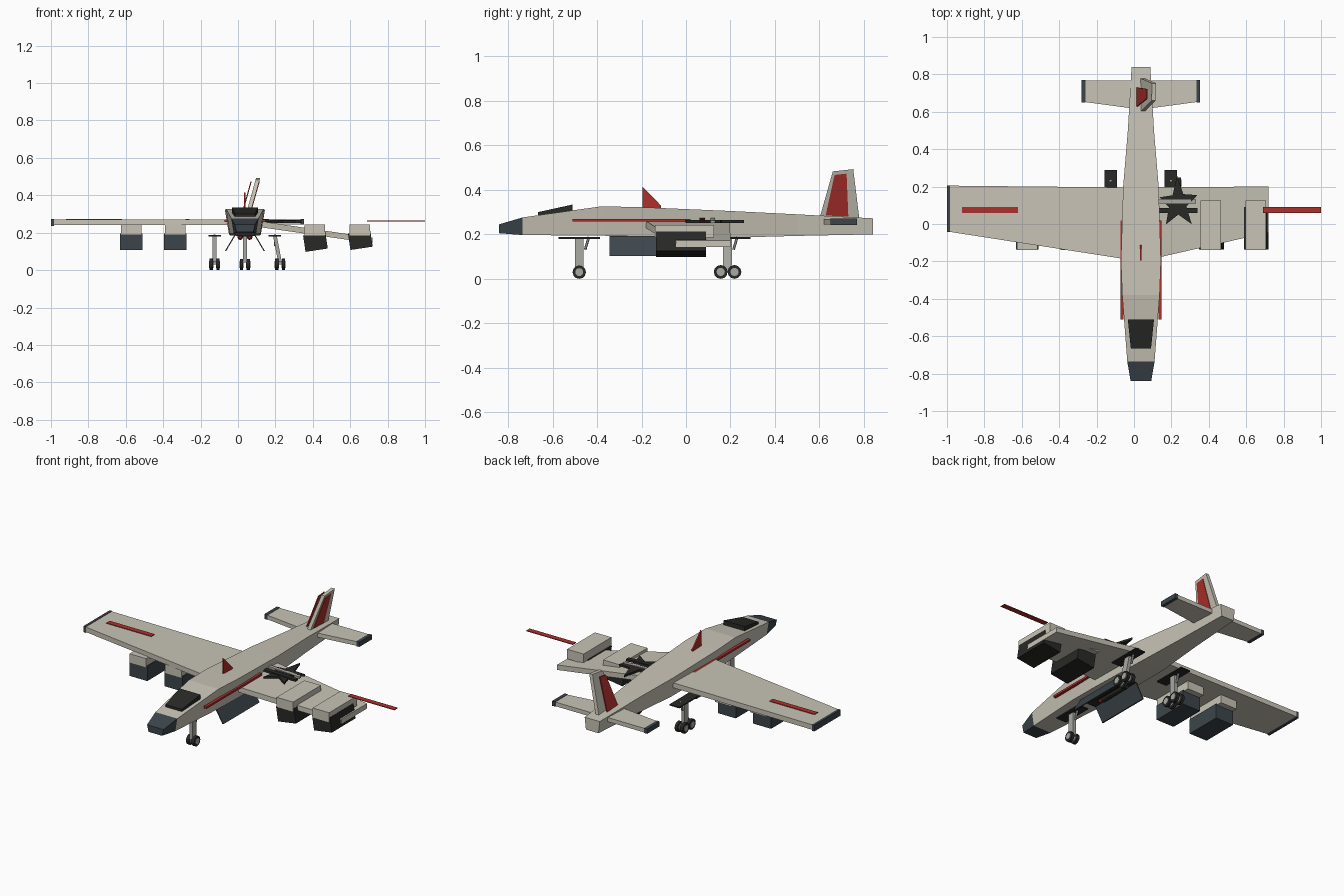
import bpy, bmesh, math
from mathutils import Matrix, Vector

if "Cube" in bpy.data.objects:
    bpy.data.objects.remove(bpy.data.objects["Cube"])


def mat(name, r, g, b):
    m = bpy.data.materials.new(name)
    m.diffuse_color = (r, g, b, 1)
    m.use_nodes = True
    m.node_tree.nodes["Principled BSDF"].inputs["Base Color"].default_value = m.diffuse_color
    return m


HULL = mat("hull_beige", .58, .55, .47)
SLATE = mat("slate", .045, .06, .07)
DARK = mat("charcoal", .022, .022, .02)
RED = mat("red", .42, .03, .025)
GREY = mat("metal", .4, .4, .37)
CX = .037  # fuselage centre line


def finish(name, bm, m):
    bmesh.ops.recalc_face_normals(bm, faces=bm.faces)
    me = bpy.data.meshes.new(name)
    bm.to_mesh(me)
    bm.free()
    me.materials.append(m)
    ob = bpy.data.objects.new(name, me)
    bpy.context.collection.objects.link(ob)
    return ob


def loft(name, rings, m):
    """Skin equal-length point rings and cap the ends."""
    bm = bmesh.new()
    rs = [[bm.verts.new(p) for p in r] for r in rings]
    n = len(rs[0])
    for a, b in zip(rs, rs[1:]):
        for i in range(n):
            bm.faces.new((a[i], a[(i + 1) % n], b[(i + 1) % n], b[i]))
    bm.faces.new(rs[0])
    bm.faces.new(rs[-1])
    return finish(name, bm, m)


def box(name, x, y, z, m, tilt=0):
    """Box from (min, max) ranges, optionally rolled about y."""
    c = Vector((sum(x) / 2, sum(y) / 2, sum(z) / 2))
    bm = bmesh.new()
    bmesh.ops.create_cube(bm, size=1, matrix=Matrix.Translation(c) @ Matrix.Rotation(tilt, 4, 'Y')
                          @ Matrix.Diagonal((x[1] - x[0], y[1] - y[0], z[1] - z[0], 1)))
    return finish(name, bm, m)


def rod(name, c, axis, r, length, m, n=12, r2=None):
    bm = bmesh.new()
    rot = Vector(axis).to_track_quat('Z', 'Y').to_matrix().to_4x4()
    bmesh.ops.create_cone(bm, cap_ends=True, segments=n, radius1=r, radius2=r if r2 is None else r2,
                          depth=length, matrix=Matrix.Translation(c) @ rot)
    return finish(name, bm, m)


def section(y, w, wb, z0, z1):
    return [(CX - wb, y, z0), (CX + wb, y, z0), (CX + w, y, z1), (CX - w, y, z1)]


def plank(x, y0, y1, z0, z1):
    return [(x, y0, z0), (x, y1, z0), (x, y1, z1), (x, y0, z1)]


# fuselage and nose
nose_back = section(-.735, .073, .06, .197, .276)
loft("nose_cone", [section(-.84, .055, .045, .205, .245), nose_back], SLATE)
loft("fuselage", [nose_back, section(-.38, .1, .082, .194, .326), section(-.2, .107, .085, .19, .322),
                  section(.2, .095, .078, .185, .305), section(.5, .07, .058, .193, .29),
                  section(.84, .05, .042, .2, .272)], HULL)
loft("canopy", [section(-.665, .054, .054, .28, .3), section(-.51, .07, .07, .3, .334)], DARK)
loft("dorsal_antenna", [[(x, -.195, .31), (x, -.195, .414), (x, -.113, .33), (x, -.113, .31)]
                        for x in (CX - .004, CX + .004)], RED)
for s in (-1, 1):
    loft("side_stripe", [plank(CX + s * (.099 - .006), -.51, .02, .258, .27),
                         plank(CX + s * .11, -.51, .02, .258, .27)], RED)

# intact left wing
loft("left_wing", [plank(.0, -.195, .195, .24, .27), plank(-.985, -.042, .205, .24, .27)], HULL)
box("left_wing_tip", (-1, -.985), (-.042, .207), (.235, .272), SLATE)
box("left_wing_stripe", (-.92, -.62), (.06, .092), (.268, .274), RED)

# damaged, drooping right wing with torn hole
loft("right_wing", [plank(.06, -.195, .197, .238, .27), plank(.72, -.045, .2, .143, .173)], HULL)
box("right_wing_stripe", (.69, 1), (.06, .092), (.26, .264), RED)
center, pts = (.235, .11), []
star = [.13, .06, .15, .055, .12, .06, .135, .06, .14, .055]
for i, r in enumerate(star):
    a = math.radians(20 + 36 * i)
    pts.append((center[0] + r * .85 * math.cos(a), center[1] + r * math.sin(a)))
loft("torn_wing_hole", [[(x, y, z) for x, y in pts] for z in (.252, .264)], DARK)
box("torn_wing_spar", (.12, .34), (.06, .085), (.258, .27), DARK, .03)
box("torn_wing_stub", (.12, .33), (.11, .13), (.256, .268), GREY, .05)

# engine pods with pylon housings
for x in (-.57, -.335):
    box("pylon_housing", (x - .055, x + .055), (-.14, .125), (.19, .243), HULL)
    box("engine_pod", (x - .06, x + .06), (-.135, .09), (.107, .197), SLATE)
for x, z in ((.41, .15), (.65, .16)):
    box("damaged_pylon_housing", (x - .055, x + .055), (-.14, .125), (.185, .243), HULL)
    box("damaged_engine_pod", (x - .056, x + .064), (-.135, .09), (z - .044, z + .044), DARK, -.15)

# bomb bay doors and bombs
box("bomb_bay", (CX - .05, CX + .05), (-.345, .0), (.183, .2), DARK)
for s in (-1, 1):
    loft("bay_door", [[(CX + s * (x + t), y, z) for x, z, t in
                       ((.05, .187, 0), (.1, .102, 0), (.1, .102, .007), (.05, .187, .007))]
                      for y in (-.345, 0)], SLATE)
    rod("bomb", (CX + s * .025, -.15, .177), (0, 1, 0), .016, .2, DARK, 8)
    rod("bomb_nose", (CX + s * .025, -.265, .177), (0, -1, 0), .016, .03, RED, 8, .008)


# landing gear: bay plate, leaning strut, wheel pairs
def gear(name, x, y, foot, rows, r, plate):
    box(name + "_plate", (x - .033, x + .033), (y - plate, y + plate), (.18, .187), DARK)
    loft(name + "_strut", [[(cx + a, y + b, z) for a, b in
                            ((-.01, -.02), (.01, -.02), (.01, .02), (-.01, .02))]
                           for cx, z in ((x, .185), (foot, .04))], GREY)
    rod(name + "_brace", (x, y + .035, .16), (0, .3, 1), .006, .06, GREY, 6)
    if len(rows) > 1:
        box(name + "_bogie", (foot - .007, foot + .007), (y - .035, y + .035), (.03, .045), GREY)
    for dy in rows:
        for s in (-1, 1):
            c = (foot + s * .018, y + dy, r)
            rod(name + "_tyre", c, (1, 0, 0), r, .018, DARK)
            rod(name + "_hub", c, (1, 0, 0), r * .6, .022, GREY)


gear("nose_gear", CX, -.48, CX, (0,), .03, .093)
gear("left_gear", -.125, .187, -.125, (-.031, .031), .031, .102)
gear("right_gear", .197, .187, .225, (-.031, .031), .031, .102)


# leaning tail fin with red panels
def fin(name, profile, off, t, m):
    loft(name, [[(.048 + (z - .28) * .28 + off + d, y, z) for y, z in profile]
                for d in (-t, t)], m)


fin("tail_fin", [(.6, .27), (.78, .265), (.752, .493), (.66, .483)], 0, .011, HULL)
for off in (.011, -.032):
    fin("fin_panel", [(.628, .285), (.73, .28), (.722, .473), (.668, .467)], off, .003, RED)

# tailplane with dark tips
loft("tailplane", [plank(-.262, .652, .768, .245, .27), plank(CX, .612, .768, .245, .27),
                   plank(.335, .652, .768, .245, .27)], HULL)
for x in (-.28, .333):
    box("tailplane_tip", (x, x + .02), (.65, .77), (.243, .272), SLATE)
